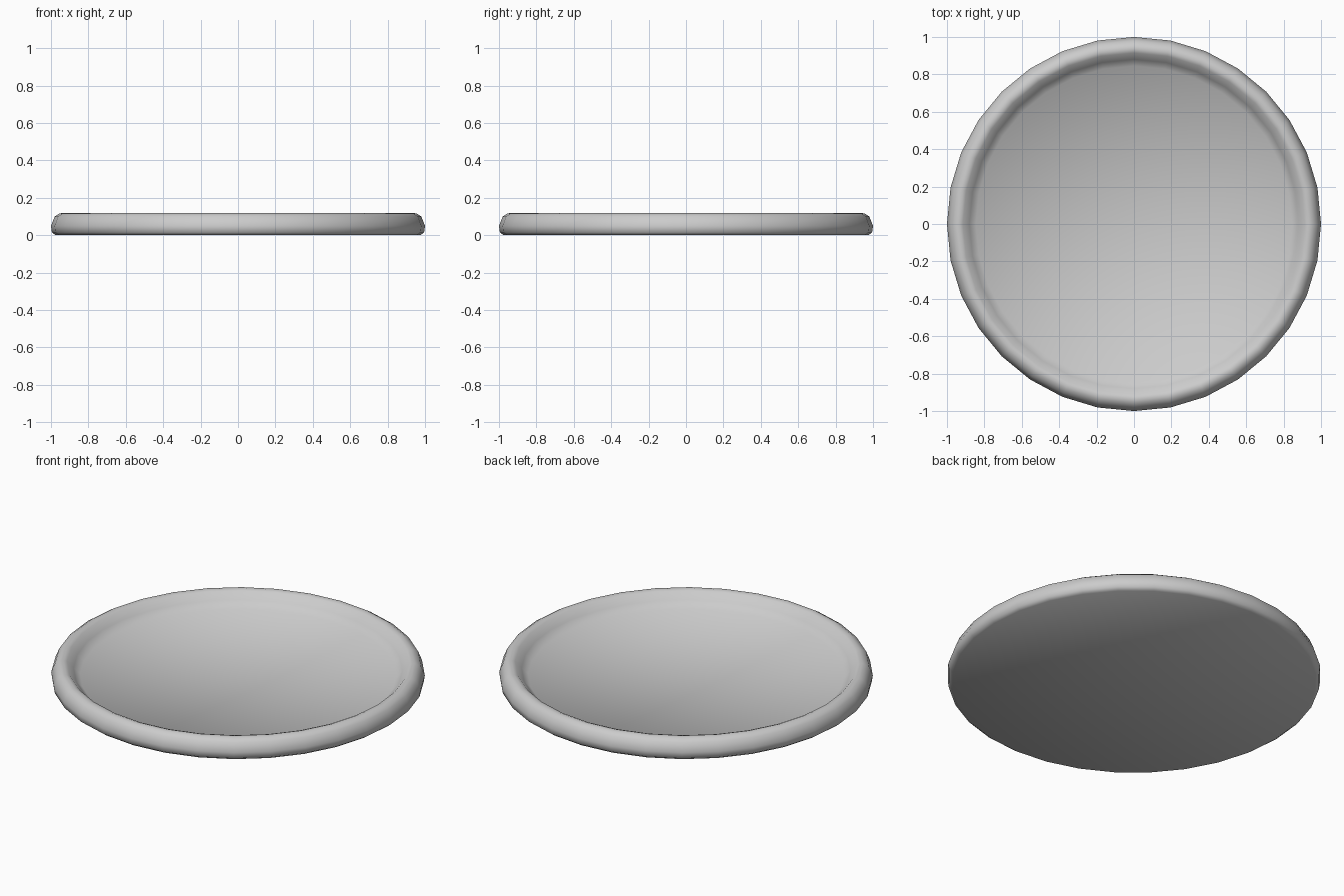
import bpy, bmesh, math

if "Cube" in bpy.data.objects:
    bpy.data.objects.remove(bpy.data.objects["Cube"])

SIDES = 32
# Half cross-section (radius, height): underside, rounded outer rim, inner lip, floor
PROFILE = [(0, 0), (0.975, 0), (0.995, 0.015), (1.0, 0.05), (0.98, 0.1),
           (0.955, 0.116), (0.935, 0.12), (0.915, 0.113), (0.88, 0.076),
           (0.845, 0.04), (0, 0.03)]


def lathe(name, profile, sides):
    """Revolve a profile about z; zero-radius points become fan centres."""
    bm = bmesh.new()
    rings = []
    for r, z in profile:
        if r == 0:
            rings.append([bm.verts.new((0, 0, z))] * sides)
        else:
            rings.append([bm.verts.new((r * math.cos(2 * math.pi * i / sides),
                                        r * math.sin(2 * math.pi * i / sides), z))
                          for i in range(sides)])
    for a, b in zip(rings, rings[1:]):
        for i in range(sides):
            j = (i + 1) % sides
            corners = dict.fromkeys((a[i], a[j], b[j], b[i]))
            bm.faces.new(list(corners)).smooth = True
    bmesh.ops.recalc_face_normals(bm, faces=bm.faces[:])
    mesh = bpy.data.meshes.new(name)
    bm.to_mesh(mesh)
    bm.free()
    obj = bpy.data.objects.new(name, mesh)
    bpy.context.collection.objects.link(obj)
    return obj


# Shallow round dish with a raised rounded rim
lathe("round_dish", PROFILE, SIDES)
